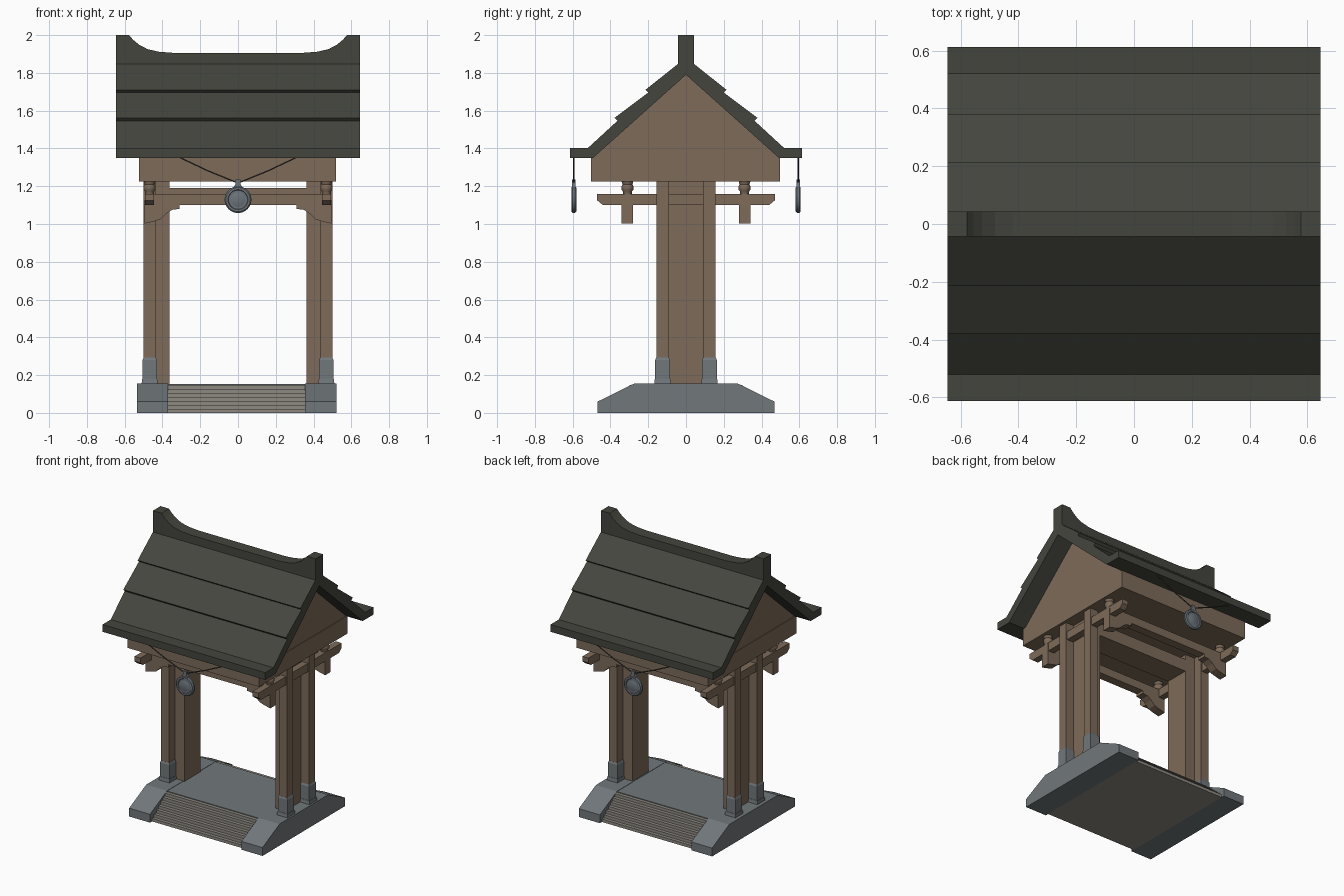
import bpy, bmesh, math
from mathutils import Vector

cube = bpy.data.objects.get("Cube")
if cube:
    bpy.data.objects.remove(cube, do_unlink=True)


def material(name, rgb):
    m = bpy.data.materials.new(name)
    m.use_nodes = True
    m.diffuse_color = (*rgb, 1)
    m.node_tree.nodes["Principled BSDF"].inputs["Base Color"].default_value = (*rgb, 1)
    return m


WOOD = material("warm wood", (0.205, 0.145, 0.1))
ROOF = material("dark roof", (0.058, 0.06, 0.048))
STONE = material("blue grey stone", (0.165, 0.185, 0.198))
TREAD = material("warm grey stone", (0.27, 0.25, 0.22))
METAL = material("bell metal", (0.15, 0.175, 0.195))
CORD = material("dark cord", (0.07, 0.065, 0.055))


def finish(name, bm, mat, smooth=False):
    bmesh.ops.recalc_face_normals(bm, faces=bm.faces)
    mesh = bpy.data.meshes.new(name)
    bm.to_mesh(mesh)
    bm.free()
    mesh.materials.append(mat)
    ob = bpy.data.objects.new(name, mesh)
    bpy.context.collection.objects.link(ob)
    if smooth:
        bpy.ops.object.select_all(action="DESELECT")
        ob.select_set(True)
        bpy.context.view_layer.objects.active = ob
        bpy.ops.object.shade_smooth_by_angle(angle=math.radians(40))
    return ob


def box(name, x, y, z, mat, taper=0.0):
    """Box from (min, max) ranges; taper pulls the top inwards."""
    bm = bmesh.new()
    bmesh.ops.create_cube(bm, size=1)
    for v in bm.verts:
        t = taper if v.co.z > 0 else 0
        v.co = [(r[0] + r[1]) / 2 + c * (r[1] - r[0] - 2 * k)
                for r, c, k in zip((x, y, z), v.co, (t, t, 0))]
    return finish(name, bm, mat)


def extrude(name, outline, span, axis, mat):
    """Extrude an outline along x (points are y, z) or along y (points are x, z)."""
    bm = bmesh.new()

    def place(p, d):
        return (d, p[0], p[1]) if axis == "x" else (p[0], d, p[1])
    face = bm.faces.new([bm.verts.new(place(p, span[0])) for p in outline])
    out = bmesh.ops.extrude_face_region(bm, geom=[face])
    shift = Vector(place((0, 0), span[1] - span[0]))
    bmesh.ops.translate(bm, vec=shift, verts=[g for g in out["geom"] if isinstance(g, bmesh.types.BMVert)])
    return finish(name, bm, mat)


def lathe(name, profile, centre, axis, mat, sides=24):
    """Spin (radius, height) points around z or y."""
    bm = bmesh.new()
    rings = []
    for r, h in profile:
        ring = []
        for i in range(sides):
            a = math.tau * i / sides
            u, v = r * math.cos(a), r * math.sin(a)
            off = (u, v, h) if axis == "z" else (u, h, v)
            ring.append(bm.verts.new(Vector(centre) + Vector(off)))
        rings.append(ring)
    for a, b in zip(rings, rings[1:]):
        for i in range(sides):
            j = (i + 1) % sides
            bm.faces.new((a[i], a[j], b[j], b[i]))
    bm.faces.new(rings[0])
    bm.faces.new(rings[-1])
    return finish(name, bm, mat, True)


def mirrored(half):
    return half + [(-u, v) for u, v in reversed(half) if u]


def span(sign, a, b):
    return tuple(sorted((sign * a, sign * b)))


# Stone base: two sloped side slabs, a floor and stairs front and back
slab = mirrored([(0.468, 0), (0.468, 0.06), (0.275, 0.155)])
extrude("left_slab", slab, (0.355, 0.522), "x", STONE)
extrude("right_slab", slab, (-0.535, -0.37), "x", STONE)
inner = (-0.37, 0.355)
box("floor", inner, (-0.275, 0.275), (0.02, 0.153), STONE)
STEPS = 7
stairs = []
for i in range(STEPS):
    y = 0.445 - 0.17 * i / STEPS
    stairs += [(y, 0.148 * i / STEPS), (y, 0.148 * (i + 1) / STEPS)]
extrude("stairs", mirrored(stairs), inner, "x", TREAD)

# Pillars, post shoes and side arms
for sx, side in ((1, "left"), (-1, "right")):
    box(side + "_pillar", span(sx, 0.362, 0.437), (-0.09, 0.09), (0.15, 1.23), WOOD)
    arm = mirrored([(0.44, 1.1), (0.47, 1.125), (0.47, 1.16)])
    extrude(side + "_arm", arm, span(sx, 0.445, 0.492), "x", WOOD)
    for sy, end in ((1, "back"), (-1, "front")):
        tag = f"{side}_{end}_"
        box(tag + "post", span(sx, 0.437, 0.5), span(sy, 0.09, 0.157), (0.15, 1.23), WOOD)
        box(tag + "shoe", span(sx, 0.43, 0.505), span(sy, 0.085, 0.163), (0.17, 0.28), STONE)
        box(tag + "shoe_top", span(sx, 0.43, 0.505), span(sy, 0.085, 0.163), (0.28, 0.292), STONE, 0.005)
        box(tag + "shoe_foot", span(sx, 0.424, 0.511), span(sy, 0.079, 0.169), (0.15, 0.18), STONE, 0.004)
        # Turned bearing block between arm and roof box
        turned = [(0.024, 1.155), (0.024, 1.172), (0.032, 1.182), (0.032, 1.2), (0.026, 1.208), (0.032, 1.23)]
        lathe(tag + "bearing", turned, (sx * 0.468, sy * 0.31, 0), "z", WOOD, 12)

# Carved cross beams and the central lintel
beam = mirrored([(0.31, 1.1), (0.31, 1.08), (0.35, 1.075), (0.38, 1.055), (0.41, 1.025),
                 (0.44, 1.015), (0.495, 1.002), (0.495, 1.1), (0.492, 1.159)])
for sy, end in ((1, "back"), (-1, "front")):
    extrude(end + "_cross_beam", beam, span(sy, 0.28, 0.342), "y", WOOD)
box("lintel", (-0.44, 0.44), (-0.088, 0.088), (1.102, 1.19), WOOD)

# Roof box and gable
box("roof_box", (-0.523, 0.52), (-0.503, 0.497), (1.225, 1.352), WOOD)
extrude("gable", [(-0.5, 1.35), (0.5, 1.35), (0, 1.8)], (-0.518, 0.515), "x", WOOD)

# Roof shell with overlapping courses and flared eaves
outer = [(0.043, 1.847), (0.215, 1.71), (0.2, 1.696), (0.378, 1.562), (0.363, 1.546), (0.52, 1.402), (0.613, 1.402)]
under = [(0.613, 1.35), (0.492, 1.35)]
right_half = outer + under
roof = right_half + [(0, 1.79)] + [(-y, z) for y, z in reversed(right_half)]
extrude("roof", roof, (-0.645, 0.645), "x", ROOF)

# Ridge with upswept ends
crest = [(0.645, 1.79), (0.645, 2.0), (0.577, 2.0), (0.555, 1.975), (0.525, 1.95), (0.48, 1.926), (0.42, 1.912), (0.34, 1.906)]
extrude("ridge", mirrored(crest), (-0.043, 0.043), "y", ROOF)

# Hanging bell discs with cords on both eaves
disc = [(0.05, -0.008), (0.053, -0.013), (0.064, -0.013), (0.071, -0.006),
        (0.071, 0.006), (0.064, 0.013), (0.053, 0.013), (0.05, 0.008)]
boss = [(0.025, -0.013), (0.044, -0.006), (0.044, 0.006), (0.025, 0.013)]
for sy, end in ((1, "back"), (-1, "front")):
    y = sy * 0.594
    lathe(end + "_bell_disc", disc, (0, y, 1.129), "y", METAL, 32)
    lathe(end + "_bell_boss", boss, (0, y, 1.129), "y", METAL, 24)
    neck = mirrored([(0.03, 1.185), (0.014, 1.21), (0.012, 1.235)])
    extrude(end + "_bell_neck", neck, (y - 0.009, y + 0.009), "y", METAL)
    curve = bpy.data.curves.new(end + "_cord", "CURVE")
    curve.dimensions = "3D"
    curve.bevel_depth = 0.004
    curve.bevel_resolution = 1
    line = curve.splines.new("POLY")
    path = mirrored([(-0.31, 1.353), (-0.16, 1.282), (-0.02, 1.225), (0, 1.22)])
    line.points.add(len(path) - 1)
    for p, (x, z) in zip(line.points, path):
        p.co = (x, y, z, 1)
    curve.materials.append(CORD)
    cord = bpy.data.objects.new(end + "_cord", curve)
    bpy.context.collection.objects.link(cord)
